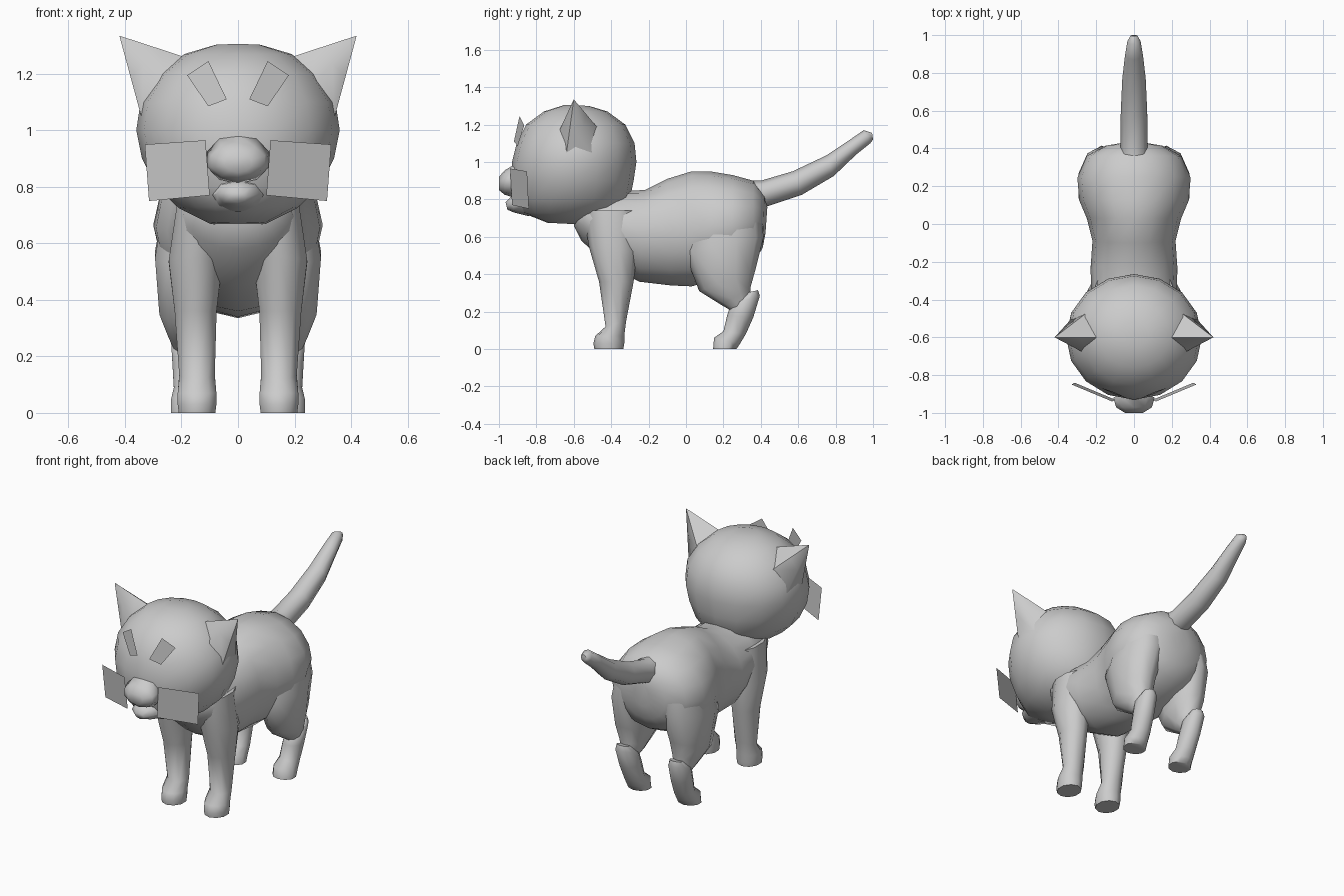
import bpy, bmesh, math
from mathutils import Vector

fur = bpy.data.materials.new("grey fur")
fur.diffuse_color = (0.6, 0.6, 0.6, 1)


def make(name, verts, faces, smooth=True):
    me = bpy.data.meshes.new(name)
    me.from_pydata([tuple(v) for v in verts], [], faces)
    bm = bmesh.new()
    bm.from_mesh(me)
    bmesh.ops.recalc_face_normals(bm, faces=bm.faces)
    bm.to_mesh(me)
    bm.free()
    me.materials.append(fur)
    ob = bpy.data.objects.new(name, me)
    bpy.context.collection.objects.link(ob)
    if smooth:
        bpy.ops.object.select_all(action='DESELECT')
        bpy.context.view_layer.objects.active = ob
        ob.select_set(True)
        bpy.ops.object.shade_smooth_by_angle(angle=math.radians(60))
    return ob


def loft(name, rings, n=12, side=1):
    """Each ring: x centre, x radius, and its two edge points (y, z) in profile."""
    verts, faces = [], []
    for x, rx, y1, z1, y2, z2 in rings:
        for i in range(n):
            a = 2 * math.pi * i / n
            c, s = math.cos(a), math.sin(a)
            verts.append((side * (x + rx * s),
                          (y1 + y2) / 2 + c * (y1 - y2) / 2,
                          (z1 + z2) / 2 + c * (z1 - z2) / 2))
    for r in range(len(rings) - 1):
        for i in range(n):
            j = (i + 1) % n
            faces.append((r * n + i, r * n + j, (r + 1) * n + j, (r + 1) * n + i))
    faces += [tuple(range(n)), tuple(range(len(verts) - n, len(verts)))]
    return make(name, verts, faces)


# torso, chest to rump
loft("body", [
    (0, .10, -.60, .76, -.60, .66),
    (0, .19, -.50, .84, -.56, .58),
    (0, .225, -.36, .845, -.42, .45),
    (0, .23, -.22, .85, -.25, .36),
    (0, .22, -.10, .91, -.08, .34),
    (0, .25, .03, .95, .03, .335),
    (0, .29, .13, .95, .12, .36),
    (0, .30, .25, .93, .24, .40),
    (0, .25, .36, .90, .36, .46),
    (0, .15, .42, .83, .41, .54),
    (0, .05, .435, .76, .425, .62)], 16)

# head, chin to crown
loft("head", [
    (0, .10, -.74, .675, -.54, .665),
    (0, .21, -.88, .73, -.38, .72),
    (0, .29, -.91, .80, -.30, .80),
    (0, .34, -.93, .90, -.28, .90),
    (0, .36, -.93, 1.0, -.265, 1.0),
    (0, .345, -.905, 1.1, -.275, 1.1),
    (0, .28, -.855, 1.2, -.325, 1.2),
    (0, .19, -.76, 1.27, -.42, 1.27),
    (0, .08, -.65, 1.305, -.52, 1.30)], 16)

# muzzle and chin
loft("muzzle", [
    (0, .05, -.88, 1.02, -.88, .84),
    (0, .115, -.92, .985, -.92, .81),
    (0, .10, -.97, .955, -.97, .825),
    (0, .05, -1.0, .92, -1.0, .85)], 10)
loft("chin", [
    (0, .10, -.86, .83, -.84, .71),
    (0, .075, -.93, .82, -.92, .73),
    (0, .03, -.965, .785, -.955, .745)], 8)

# tail, rump to tip
loft("tail", [
    (0, .075, .34, .90, .36, .75),
    (0, .072, .40, .90, .44, .765),
    (0, .07, .57, .95, .62, .825),
    (0, .062, .75, 1.035, .79, .925),
    (0, .048, .87, 1.115, .91, 1.04),
    (0, .035, .95, 1.17, .985, 1.10),
    (0, .018, .995, 1.155, 1.0, 1.12)], 8)

for side, tag in ((1, "right"), (-1, "left")):
    loft("front_leg_" + tag, [
        (.13, .09, -.55, .74, -.25, .74),
        (.15, .10, -.52, .55, -.26, .52),
        (.15, .078, -.465, .36, -.28, .36),
        (.145, .066, -.43, .12, -.32, .15),
        (.145, .072, -.485, .07, -.33, .07),
        (.145, .072, -.495, .03, -.33, .03),
        (.145, .068, -.49, 0, -.335, 0)], 10, side)
    loft("thigh_" + tag, [
        (.15, .12, .04, .72, .40, .74),
        (.17, .13, -.01, .52, .415, .60),
        (.185, .098, .07, .31, .37, .42),
        (.18, .07, .19, .235, .345, .33),
        (.18, .045, .25, .20, .345, .25)], 10, side)
    loft("hind_foot_" + tag, [
        (.18, .04, .32, .30, .385, .315),
        (.18, .06, .24, .24, .395, .285),
        (.175, .06, .22, .18, .36, .17),
        (.17, .06, .20, .095, .32, .08),
        (.17, .07, .15, .06, .29, .03),
        (.17, .07, .145, 0, .27, 0)], 10, side)

    # ear: flared base narrowing to a tip
    base = [Vector(p) for p in ((.16, -.60, 1.25), (.25, -.47, 1.18), (.33, -.50, 1.04),
                                (.34, -.64, 1.04), (.25, -.69, 1.14))]
    tip = Vector((.42, -.60, 1.335))
    mid = [p.lerp(tip, f) for p, f in zip(base, (.46, .5, .5, .5, .5))]
    ring = [Vector((side * p.x, p.y, p.z)) for p in base + mid + [tip]]
    faces = [tuple(range(5))]
    for i in range(5):
        j = (i + 1) % 5
        faces += [(i, j, 5 + j, 5 + i), (5 + i, 5 + j, 10)]
    make("ear_" + tag, ring, faces)

    # thin whisker and eyebrow cards
    for name, pts in (("whiskers_", ((.33, -.85, .95), (.115, -.94, .965),
                                     (.10, -.93, .77), (.315, -.84, .75))),
                      ("eyebrow_", ((.18, -.865, 1.195), (.105, -.89, 1.245),
                                    (.04, -.92, 1.11), (.105, -.90, 1.085)))):
        make(name + tag, [(side * x, y, z) for x, y, z in pts], [(0, 1, 2, 3)], False)
